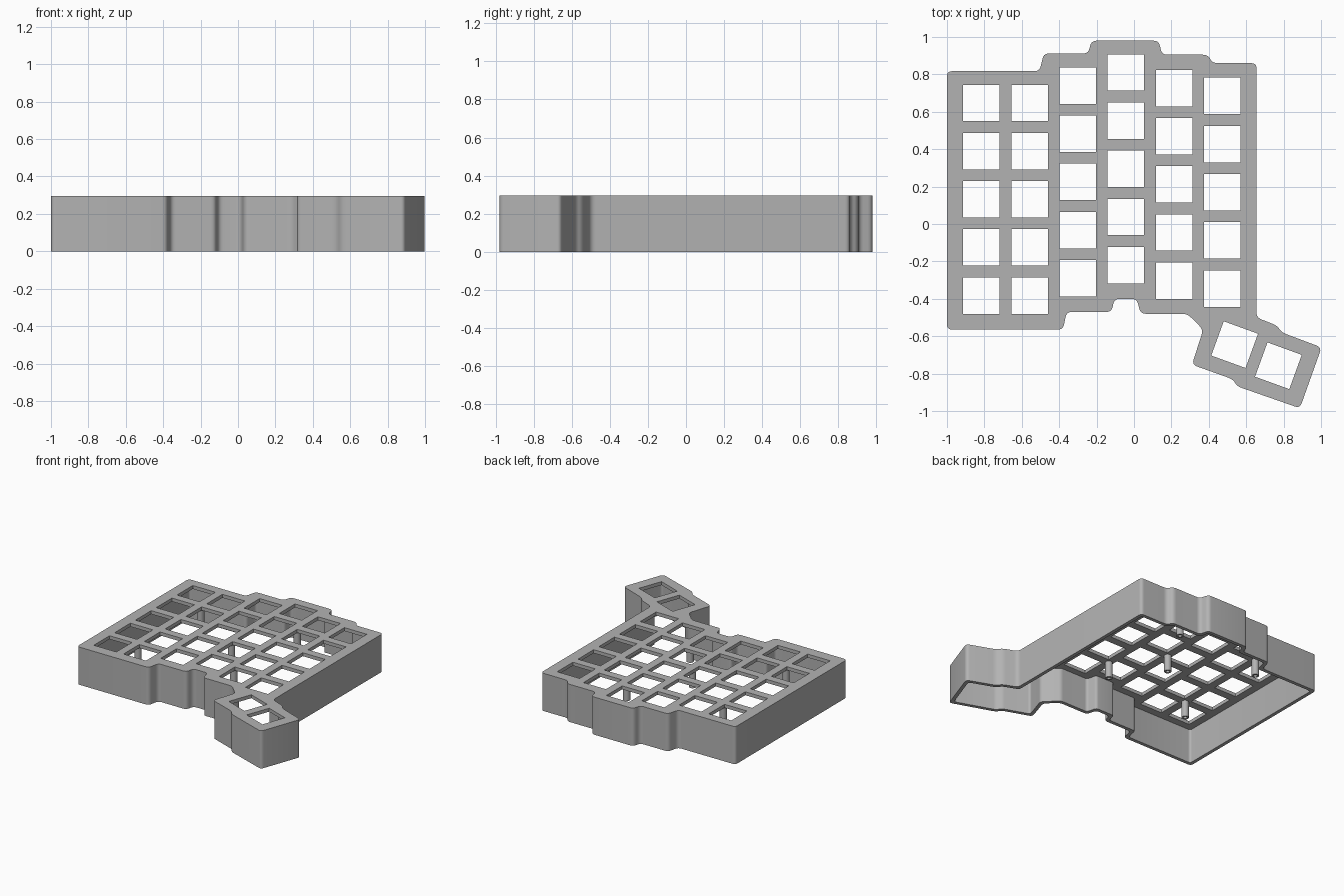
import bpy, bmesh, math
from mathutils import Vector

old = bpy.data.objects.get("Cube")
if old:
    bpy.data.objects.remove(old, do_unlink=True)

HEIGHT, WALL, PLATE, HOLE, PITCH = 0.295, 0.027, 0.027, 0.195, 0.2575

grey = bpy.data.materials.new("plain grey")
grey.use_nodes = True
grey.diffuse_color = (0.45, 0.45, 0.45, 1)
grey.node_tree.nodes["Principled BSDF"].inputs["Base Color"].default_value = (0.45, 0.45, 0.45, 1)


def prism(name, loops, z0, z1):
    """Solid made by extruding each closed loop from z0 to z1."""
    bm = bmesh.new()
    for loop in loops:
        low = [bm.verts.new((p.x, p.y, z0)) for p in loop]
        high = [bm.verts.new((p.x, p.y, z1)) for p in loop]
        bm.faces.new(low[::-1])
        bm.faces.new(high)
        for i in range(len(loop)):
            j = (i + 1) % len(loop)
            bm.faces.new((low[i], low[j], high[j], high[i]))
    mesh = bpy.data.meshes.new(name)
    bm.to_mesh(mesh)
    bm.free()
    mesh.materials.append(grey)
    obj = bpy.data.objects.new(name, mesh)
    bpy.context.collection.objects.link(obj)
    return obj


def inset(points, d):
    """Mitred inward offset of a counter-clockwise outline."""
    out = []
    for i, p in enumerate(points):
        a = (p - points[i - 1]).normalized()
        b = (points[(i + 1) % len(points)] - p).normalized()
        na, nb = Vector((-a.y, a.x)), Vector((-b.y, b.x))
        out.append(p + (na + nb) * d / (1 + na.dot(nb)))
    return out


def rounded(points, r, steps=5):
    """Replace every corner by a short curve."""
    out = []
    for i, p in enumerate(points):
        a, b = points[i - 1] - p, points[(i + 1) % len(points)] - p
        s = p + a.normalized() * min(r, a.length * 0.45)
        e = p + b.normalized() * min(r, b.length * 0.45)
        for k in range(steps + 1):
            t = k / steps
            out.append(s * (1 - t) ** 2 + p * 2 * t * (1 - t) + e * t * t)
    return out


def square(x, y, angle=0):
    h = HOLE / 2
    c, s = math.cos(angle), math.sin(angle)
    return [Vector((x + u * c - v * s, y + u * s + v * c))
            for u, v in ((-h, -h), (h, -h), (h, h), (-h, h))]


def circle(x, y, r, n=20):
    return [Vector((x + r * math.cos(math.tau * i / n), y + r * math.sin(math.tau * i / n)))
            for i in range(n)]


def cut(obj, cutter):
    cutter.hide_render = True
    mod = obj.modifiers.new("cut", 'BOOLEAN')
    mod.operation, mod.solver, mod.object = 'DIFFERENCE', 'EXACT', cutter
    bpy.ops.object.select_all(action='DESELECT')
    bpy.context.view_layer.objects.active = obj
    obj.select_set(True)
    bpy.ops.object.modifier_apply(modifier=mod.name)
    bpy.data.objects.remove(cutter, do_unlink=True)


def smooth(obj):
    bpy.ops.object.select_all(action='DESELECT')
    bpy.context.view_layer.objects.active = obj
    obj.select_set(True)
    bpy.ops.object.shade_smooth_by_angle(angle=math.radians(30))


# Case outline, counter-clockwise from the front right corner
outline = [Vector(p) for p in (
    (-1, -.565), (-.38, -.565), (-.36, -.47), (-.12, -.47), (-.105, -.40), (.015, -.40),
    (.035, -.48), (.285, -.48), (.37, -.565), (.31, -.752), (.528, -.83), (.552, -.868),
    (.887, -.985), (1.003, -.66), (.79, -.58), (.765, -.543), (.655, -.50), (.655, .86),
    (.42, .86), (.395, .905), (.15, .905), (.132, .98), (-.228, .98), (-.244, .912),
    (-.482, .912), (-.505, .817), (-1, .817))]

# Key openings: six staggered columns and two turned thumb keys
holes = [square(-.817 + PITCH * c + .001, top - PITCH * r)
         for c, top in enumerate((.647, .647, .74, .81, .727, .685)) for r in range(5)]
holes += [square(x, y, math.radians(-20)) for x, y in ((.538, -.645), (.772, -.758))]

# Hollow case, open at the bottom
case = prism("case_shell", [rounded(outline, .028)], 0, HEIGHT)
cut(case, prism("cavity_cutter", [rounded(inset(outline, WALL), .02)], -.1, HEIGHT - PLATE))
cut(case, prism("key_cutter", holes, HEIGHT - PLATE - .05, HEIGHT + .1))
smooth(case)

# Hollow screw posts under the plate
for x, y in ((.086, -.175), (-.173, .166), (-.688, -.255), (-.688, .52), (.086, .61)):
    post = prism("screw_post", [circle(x, y, .026)], .14, HEIGHT - PLATE + .002)
    cut(post, prism("screw_cutter", [circle(x, y, .014)], .1, HEIGHT - PLATE - .01))
    smooth(post)
